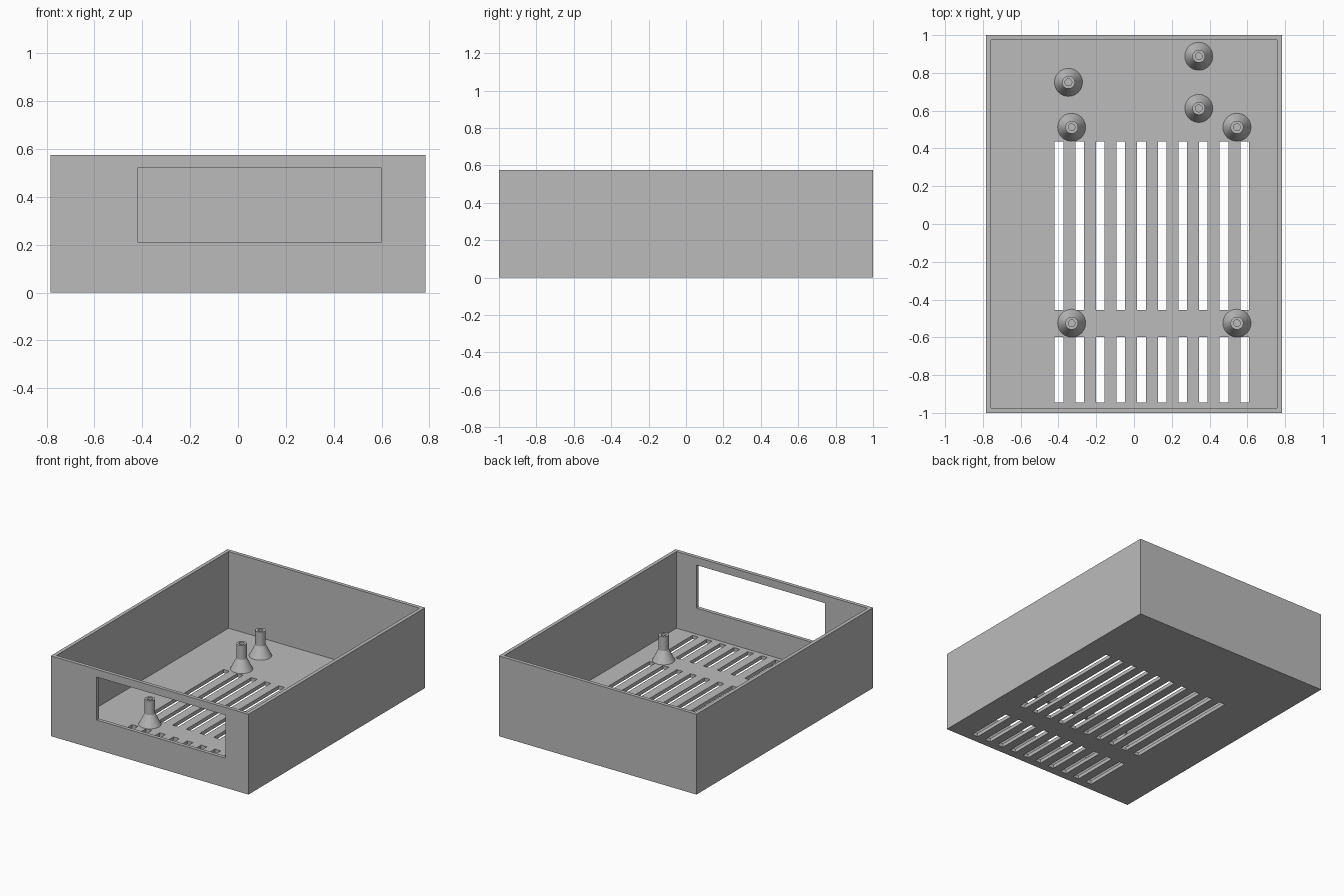
import bpy
import bmesh
import math
from mathutils import Matrix, Vector

cube = bpy.data.objects.get("Cube")
if cube:
    bpy.data.objects.remove(cube, do_unlink=True)

HALF_X, HALF_Y, HEIGHT, WALL = 0.783, 1.0, 0.575, 0.026

grey = bpy.data.materials.new("plain grey")
grey.use_nodes = True
grey.diffuse_color = (0.5, 0.5, 0.5, 1)
grey.node_tree.nodes["Principled BSDF"].inputs["Base Color"].default_value = (0.5, 0.5, 0.5, 1)


def boxes_object(name, boxes):
    """One mesh object made of boxes given as (low corner, high corner)."""
    bm = bmesh.new()
    for low, high in boxes:
        low, high = Vector(low), Vector(high)
        matrix = Matrix.Translation((low + high) / 2) @ Matrix.Diagonal((*(high - low), 1))
        bmesh.ops.create_cube(bm, size=1, matrix=matrix)
    mesh = bpy.data.meshes.new(name)
    bm.to_mesh(mesh)
    bm.free()
    mesh.materials.append(grey)
    obj = bpy.data.objects.new(name, mesh)
    bpy.context.collection.objects.link(obj)
    return obj


def cut(target, cutter):
    """Subtract the cutter, then throw it away."""
    cutter.hide_render = True
    mod = target.modifiers.new("cut", "BOOLEAN")
    mod.operation = "DIFFERENCE"
    mod.solver = "EXACT"
    mod.object = cutter
    bpy.context.view_layer.objects.active = target
    bpy.ops.object.modifier_apply(modifier=mod.name)
    bpy.data.objects.remove(cutter, do_unlink=True)


# Open tray
tray = boxes_object("tray", [((-HALF_X, -HALF_Y, 0), (HALF_X, HALF_Y, HEIGHT))])
cut(tray, boxes_object("cavity_cutter", [
    ((WALL - HALF_X, WALL - HALF_Y, WALL), (HALF_X - WALL, HALF_Y - WALL, 1))]))

# Front window
cut(tray, boxes_object("window_cutter", [((-0.42, -1.1, 0.212), (0.6, -0.9, 0.52))]))

# Two rows of floor vents
slots = []
for i in range(10):
    x = -0.42 + i * 0.1092
    for y0, y1 in ((-0.944, -0.598), (-0.454, 0.437)):
        slots.append(((x, y0, -0.1), (x + 0.046, y1, 0.1)))
cut(tray, boxes_object("vent_cutter", slots))

# Flared hollow standoff, turned from a profile
profile = [(0, 0), (0.074, 0), (0.034, 0.08), (0.034, 0.182), (0.018, 0.182),
           (0.018, 0.01), (0, 0.01)]
bm = bmesh.new()
verts = [bm.verts.new((r, 0, z)) for r, z in profile]
edges = [bm.edges.new(pair) for pair in zip(verts, verts[1:])]
bmesh.ops.spin(bm, geom=verts + edges, cent=(0, 0, 0), axis=(0, 0, 1),
               angle=math.tau, steps=40)
bmesh.ops.remove_doubles(bm, verts=bm.verts[:], dist=0.0005)
bmesh.ops.recalc_face_normals(bm, faces=bm.faces[:])
standoff_mesh = bpy.data.meshes.new("standoff")
bm.to_mesh(standoff_mesh)
bm.free()
standoff_mesh.materials.append(grey)
standoff_mesh.shade_smooth()
standoff_mesh.set_sharp_from_angle(angle=math.radians(20))

spots = [(-0.33, -0.525), (0.545, -0.525), (-0.33, 0.512), (0.545, 0.512),
         (-0.347, 0.75), (0.343, 0.888), (0.343, 0.612)]
for n, (x, y) in enumerate(spots, 1):
    post = bpy.data.objects.new(f"standoff_{n}", standoff_mesh)
    post.location = (x, y, WALL)
    bpy.context.collection.objects.link(post)
